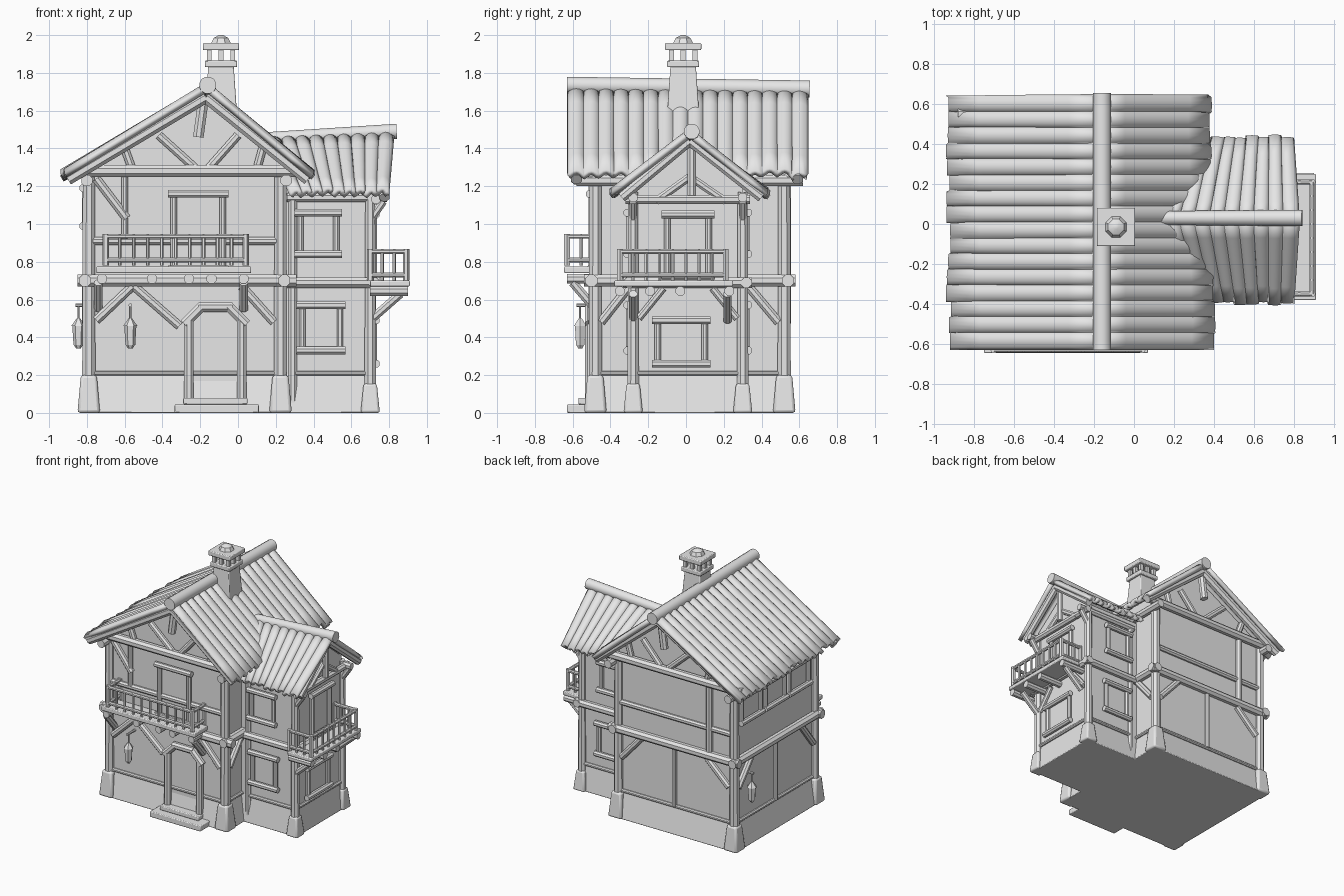
import bpy, bmesh, math, random
from mathutils import Vector, Matrix

random.seed(4)
if "Cube" in bpy.data.objects:
    bpy.data.objects.remove(bpy.data.objects["Cube"])

grey = bpy.data.materials.new("plain_grey")
grey.use_nodes = True
grey.diffuse_color = (0.8, 0.8, 0.8, 1)
grey.node_tree.nodes["Principled BSDF"].inputs["Base Color"].default_value = (0.8, 0.8, 0.8, 1)


def finish(name, bm, bevel=0):
    bmesh.ops.recalc_face_normals(bm, faces=bm.faces)
    mesh = bpy.data.meshes.new(name)
    bm.to_mesh(mesh)
    bm.free()
    mesh.materials.append(grey)
    ob = bpy.data.objects.new(name, mesh)
    bpy.context.scene.collection.objects.link(ob)
    if bevel:
        mod = ob.modifiers.new("bevel", "BEVEL")
        mod.width, mod.segments = bevel, 2
    bpy.ops.object.select_all(action="DESELECT")
    ob.select_set(True)
    bpy.context.view_layer.objects.active = ob
    bpy.ops.object.shade_smooth_by_angle(angle=math.radians(40))
    return ob


def block(name, x, y, z, grow=0, bevel=0.006):
    """Box from three ranges; grow widens the bottom in x and y."""
    bm = bmesh.new()
    bmesh.ops.create_cube(bm, size=1)
    for v in bm.verts:
        s = [c + 0.5 for c in v.co]
        g = grow * (1 - s[2])
        v.co = [r[0] + (r[1] - r[0]) * t for r, t in zip((x, y, z), s)]
        v.co.x += g * (1 if s[0] > 0.5 else -1)
        v.co.y += g * (1 if s[1] > 0.5 else -1)
    return finish(name, bm, bevel)


def log(name, p, q, r=0.03, r2=None, sides=8):
    """Round timber between two points."""
    p, q = Vector(p), Vector(q)
    bm = bmesh.new()
    turn = (q - p).to_track_quat("Z", "Y").to_matrix().to_4x4()
    bmesh.ops.create_cone(bm, cap_ends=True, segments=sides, radius1=r, radius2=r2 or r, depth=(q - p).length,
                          matrix=Matrix.Translation((p + q) / 2) @ turn @ Matrix.Rotation(math.pi / sides, 4, "Z"))
    return finish(name, bm)


def prism(name, outline, place, a, b):
    """Outline extruded from a to b; place maps (u, z, depth) to a point."""
    bm = bmesh.new()
    ends = [[bm.verts.new(place(u, z, d)) for u, z in outline] for d in (a, b)]
    for ring in ends:
        bm.faces.new(ring)
    n = len(outline)
    for i in range(n):
        j = (i + 1) % n
        bm.faces.new((ends[0][i], ends[0][j], ends[1][j], ends[1][i]))
    return finish(name, bm)


def roof_sheet(name, ridge, eave, boards):
    """Scalloped roof slope made of rounded boards with uneven ends."""
    (r0, r1), (e0, e1) = [[Vector(p) for p in pair] for pair in (ridge, eave)]
    bm, step, rows = bmesh.new(), 6, 5
    grid = []
    for c in range(boards * step + 1):
        i, f = divmod(c, step)
        if f == 0:
            reach, lean = random.uniform(0.98, 1.02), random.uniform(-0.007, 0.007)
        v = c / (boards * step)
        top, low = r0.lerp(r1, v), e0.lerp(e1, v)
        bump = 0.024 * math.sin(math.pi * f / step) - 0.012
        grid.append([bm.verts.new(top.lerp(low, t / rows * reach)
                     + Vector((0, 0, bump + lean * t / rows))) for t in range(rows + 1)])
    for a, b in zip(grid, grid[1:]):
        for t in range(rows):
            bm.faces.new((a[t], a[t + 1], b[t + 1], b[t]))
    ob = finish(name, bm)
    mod = ob.modifiers.new("thickness", "SOLIDIFY")
    mod.thickness, mod.offset = 0.03, 0


# Placement on each wall: (along, z, distance outwards)
FRONT, BACK, LEFT_X, RIGHT_X = -0.48, 0.52, -0.79, 0.225
WING_X, WING_Y0, WING_Y1 = 0.70, -0.28, 0.30
def front(u, z, d=0): return (u, FRONT - d, z)
def back(u, z, d=0): return (u, BACK + d, z)
def side(u, z, d=0): return (LEFT_X - d, u, z)
def inner(u, z, d=0): return (RIGHT_X + d, u, z)
def wing_front(u, z, d=0): return (u, WING_Y0 - d, z)
def wing_back(u, z, d=0): return (u, WING_Y1 + d, z)
def wing_end(u, z, d=0): return (WING_X + d, u, z)


def timber(name, wall, u0, z0, u1, z1, r=0.025, d=0.012):
    return log(name, wall(u0, z0, d), wall(u1, z1, d), r)


def window(name, wall, u0, u1, z0, z1, over=0.03):
    timber(name + "_lintel", wall, u0 - over, z1, u1 + over, z1, 0.022, 0.03)
    timber(name + "_sill", wall, u0 - over, z0, u1 + over, z0, 0.022, 0.03)
    for u in (u0, u1):
        timber(name + "_jamb", wall, u, z0, u, z1, 0.018, 0.02)
    prism(name + "_pane", [(u0, z0), (u1, z0), (u1, z1), (u0, z1)], wall, 0, 0.008)


def railing(name, p, q, low, high, n, r=0.014):
    p, q = Vector(p), Vector(q)
    for z in (low, high):
        log(name + "_rail", p + Vector((0, 0, z)), q + Vector((0, 0, z)), r)
    for i in range(n + 1):
        b = p.lerp(q, i / n)
        thick = 0.017 if i in (0, n) else 0.01
        log(name + "_baluster", b + Vector((0, 0, low - 0.03)), b + Vector((0, 0, high + 0.012)), thick, sides=6)


def lantern(x, y, z):
    log("lantern_body", (x, y, z - 0.1), (x, y, z), 0.026, 0.032, 6)
    log("lantern_hood", (x, y, z), (x, y, z + 0.04), 0.038, 0.01, 6)
    log("lantern_foot", (x, y, z - 0.12), (x, y, z - 0.1), 0.012, 0.024, 6)
    log("lantern_chain", (x, y, z + 0.04), (x, y, z + 0.11), 0.006, sides=6)


# House bodies and stone bases
prism("main_walls", [(LEFT_X, 0.18), (RIGHT_X, 0.18), (RIGHT_X, 1.36), (-0.17, 1.66), (LEFT_X, 1.30)],
      front, 0, FRONT - BACK)
prism("wing_walls", [(WING_Y0, 0.18), (WING_Y1, 0.18), (WING_Y1, 1.20), (0.02, 1.43), (WING_Y0, 1.20)],
      wing_end, 0, -0.5)
block("main_base", (LEFT_X, RIGHT_X), (FRONT, BACK), (0, 0.21), 0.045)
block("wing_base", (0.1, WING_X), (WING_Y0, WING_Y1), (0, 0.21), 0.03)

# Corner posts and stone feet
for x in (LEFT_X, RIGHT_X):
    for y in (FRONT, BACK):
        log("corner_post", (x, y, 0.1), (x, y, 1.3), 0.038, 0.034)
        block("post_foot", (x - 0.042, x + 0.042), (y - 0.042, y + 0.042), (0, 0.2), 0.018, 0.015)
for y in (WING_Y0, WING_Y1):
    log("wing_post", (WING_X, y, 0.1), (WING_X, y, 1.17), 0.033, 0.028)
    block("wing_foot", (WING_X - 0.035, WING_X + 0.035), (y - 0.035, y + 0.035), (0, 0.155), 0.016, 0.012)
    log("wing_inner_post", (0.29, y, 0.05), (0.29, y, 1.15), 0.024)

# Horizontal beams round each body
for wall, a, b in ((front, -0.85, 0.31), (back, -0.85, 0.29), (side, -0.54, 0.58), (inner, -0.54, 0.58)):
    timber("belt_beam", wall, a, 0.70, b, 0.70, 0.034, 0.02)
    timber("base_trim", wall, a + 0.05, 0.21, b - 0.05, 0.21, 0.014, 0.005)
for wall, a, b in ((wing_front, 0.25, 0.75), (wing_back, 0.25, 0.75), (wing_end, -0.33, 0.35)):
    timber("wing_belt_beam", wall, a, 0.69, b, 0.69, 0.03, 0.02)
    timber("wing_trim", wall, a + 0.04, 0.21, b - 0.04, 0.21, 0.014, 0.005)
for x in (LEFT_X - 0.01, RIGHT_X + 0.03):
    log("eave_beam", (x, -0.58, 1.23), (x, 0.62, 1.23), 0.032)
for y in (WING_Y0, WING_Y1):
    log("wing_eave_beam", (0.26, y, 1.14), (0.79, y, 1.14), 0.026)

# Wall timbers
for wall in (front, back):
    timber("tie_beam", wall, -0.88, 1.28, 0.31, 1.28, 0.034, 0.03)
    timber("middle_beam", wall, LEFT_X, 0.91, RIGHT_X, 0.91, 0.022, 0.004)
    timber("lower_brace", wall, 0.02, 0.67, 0.19, 0.48)
    timber("lower_brace", wall, -0.56, 0.67, -0.75, 0.49)
timber("lower_brace", front, -0.55, 0.67, -0.31, 0.46)
timber("upper_brace", front, -0.75, 1.24, -0.59, 1.03)
timber("upper_stud", front, -0.6, 0.92, -0.6, 1.25, 0.018)
timber("upper_stud", back, -0.58, 0.7, -0.58, 1.25, 0.025)
timber("lower_stud", back, -0.27, 0.21, -0.27, 0.68, 0.018)
for wall in (side, inner):
    timber("side_brace", wall, 0.33, 0.67, 0.49, 0.48)
    timber("side_brace", wall, -0.30, 0.67, -0.45, 0.48)
timber("side_stud", side, 0.02, 0.21, 0.02, 0.68, 0.018)
for i in range(3):
    y = -0.40 + i * 0.3
    window("side_window", side, y + 0.02, y + 0.26, 0.99, 1.19, 0.02)
for s in (-1, 1):
    timber("wing_brace", wing_end, 0.01 + s * 0.13, 0.66, 0.01 + s * 0.26, 0.5, 0.02)

# Windows and upper doors
window("upper_door", front, -0.34, -0.08, 0.76, 1.16)
for wall in (wing_front, wing_back):
    window("wing_upper_window", wall, 0.33, 0.52, 0.84, 1.06)
    window("wing_lower_window", wall, 0.34, 0.54, 0.33, 0.57)
window("wing_upper_door", wing_end, -0.10, 0.12, 0.72, 1.05)
window("wing_end_window", wing_end, -0.15, 0.10, 0.26, 0.49)

# Front door with chamfered frame and steps
for u in (-0.26, 0.02):
    timber("door_jamb", front, u, 0.05, u, 0.49, 0.027, 0.03)
timber("door_lintel", front, -0.21, 0.56, -0.03, 0.56, 0.027, 0.03)
timber("door_corner", front, -0.285, 0.47, -0.19, 0.565, 0.028, 0.03)
timber("door_corner", front, 0.045, 0.47, -0.05, 0.565, 0.028, 0.03)
prism("door_panel", [(-0.25, 0.05), (0.01, 0.05), (0.01, 0.5), (-0.05, 0.55), (-0.19, 0.55), (-0.25, 0.5)],
      front, 0, 0.009)
block("lower_step", (-0.335, 0.11), (-0.63, -0.45), (0, 0.045))
block("upper_step", (-0.29, 0.05), (-0.57, -0.45), (0.045, 0.08))

# Front balcony
block("balcony_floor", (-0.75, 0.07), (-0.645, FRONT), (0.74, 0.775))
railing("balcony", (-0.70, -0.63, 0), (0.04, -0.63, 0), 0.81, 0.935, 10)
for x in (-0.70, 0.04):
    railing("balcony_side", (x, -0.63, 0), (x, FRONT, 0), 0.81, 0.935, 2)
for x in (-0.72, -0.455, -0.26, -0.14, 0.03):
    log("balcony_joist", (x, -0.63, 0.71), (x, FRONT, 0.71), 0.028)
for x in (-0.74, 0.03):
    log("balcony_strut", (x, -0.6, 0.69), (x, FRONT, 0.55), 0.025)

# Wing balcony
block("wing_balcony_floor", (WING_X, 0.91), (-0.38, 0.25), (0.67, 0.70))
railing("wing_balcony", (0.89, -0.35, 0), (0.89, 0.21, 0), 0.73, 0.855, 8)
for y in (-0.35, 0.21):
    railing("wing_balcony_side", (WING_X, y, 0), (0.89, y, 0), 0.73, 0.855, 3)
for y in (-0.35, -0.19, -0.03, 0.23):
    log("wing_balcony_joist", (WING_X, y, 0.645), (0.90, y, 0.645), 0.027)
for y in (-0.28, 0.22):
    log("wing_balcony_strut", (WING_X, y, 0.49), (0.86, y, 0.63), 0.024)

# Roof slopes and ridge logs
roof_sheet("roof_left", ((-0.17, -0.62, 1.72), (-0.17, 0.64, 1.71)), ((-0.92, -0.62, 1.27), (-0.92, 0.64, 1.26)), 16)
roof_sheet("roof_right", ((-0.16, -0.62, 1.72), (-0.16, 0.64, 1.71)), ((0.39, -0.62, 1.265), (0.37, 0.64, 1.265)), 16)
log("ridge_log", (-0.16, -0.63, 1.735), (-0.16, 0.655, 1.715), 0.046, sides=12)
for y in (-0.39, 0.43):
    roof_sheet("wing_roof", ((0.15, 0.02, 1.45), (0.82, 0.02, 1.48)), ((0.28, y, 1.16), (0.79, y, 1.16)), 9)
log("wing_ridge_log", (0.13, 0.03, 1.45), (0.84, 0.03, 1.49), 0.036, 0.042, 12)

# Gable rafters and trusses
for y in (-0.58, 0.59):
    log("rafter", (-0.17, y, 1.67), (-0.90, y, 1.235), 0.032)
    log("rafter", (-0.17, y, 1.67), (0.37, y, 1.235), 0.032)
for wall in (front, back):
    timber("king_post", wall, -0.21, 1.46, -0.18, 1.68, 0.03, 0.05)
    for a, b, top in ((-0.22, -0.42, 1.47), (-0.16, 0.0, 1.47), (-0.56, -0.60, 1.40), (0.10, 0.13, 1.40)):
        timber("gable_brace", wall, a, 1.29, b, top, 0.024, 0.02)
for s in (-0.36, 0.38):
    log("wing_rafter", (0.775, 0.02, 1.44), (0.775, 0.02 + s, 1.14), 0.028)
    timber("wing_gable_brace", wing_end, 0.02, 1.25, 0.02 + s / 2, 1.12, 0.022, 0.03)
timber("wing_tie_beam", wing_end, -0.32, 1.13, 0.34, 1.13, 0.026, 0.03)
timber("wing_king_post", wing_end, 0.03, 1.15, 0.03, 1.43, 0.024, 0.05)
for y in (WING_Y0, WING_Y1):
    log("wing_eave_strut", (WING_X, y, 1.02), (0.77, y, 1.12), 0.022)

# Chimney
CX, CY = -0.09, -0.015
def tier(name, half, z0, z1, grow=0):
    block(name, (CX - half, CX + half), (CY - half, CY + half), (z0, z1), grow)
tier("chimney_stack", 0.067, 1.55, 1.84, 0.02)
tier("chimney_collar", 0.085, 1.83, 1.865)
for dx in (-1, 0, 1):
    for dy in (-1, 0, 1):
        if dx or dy:
            x, y = CX + dx * 0.062, CY + dy * 0.062
            block("chimney_pillar", (x - 0.013, x + 0.013), (y - 0.013, y + 0.013), (1.86, 1.925), 0, 0)
tier("chimney_cap", 0.096, 1.92, 1.958)
log("chimney_knob", (CX, CY, 1.955), (CX, CY, 1.985), 0.058, 0.042)
log("chimney_knob_top", (CX, CY, 1.985), (CX, CY, 2.0), 0.042, 0.012)

# Hanging lanterns with wall arms
lantern(-0.57, -0.56, 0.46)
log("lantern_arm", (-0.57, FRONT, 0.57), (-0.57, -0.58, 0.57), 0.01)
lantern(-0.845, 0.38, 0.46)
log("lantern_arm", (LEFT_X, 0.38, 0.57), (-0.86, 0.38, 0.57), 0.01)
